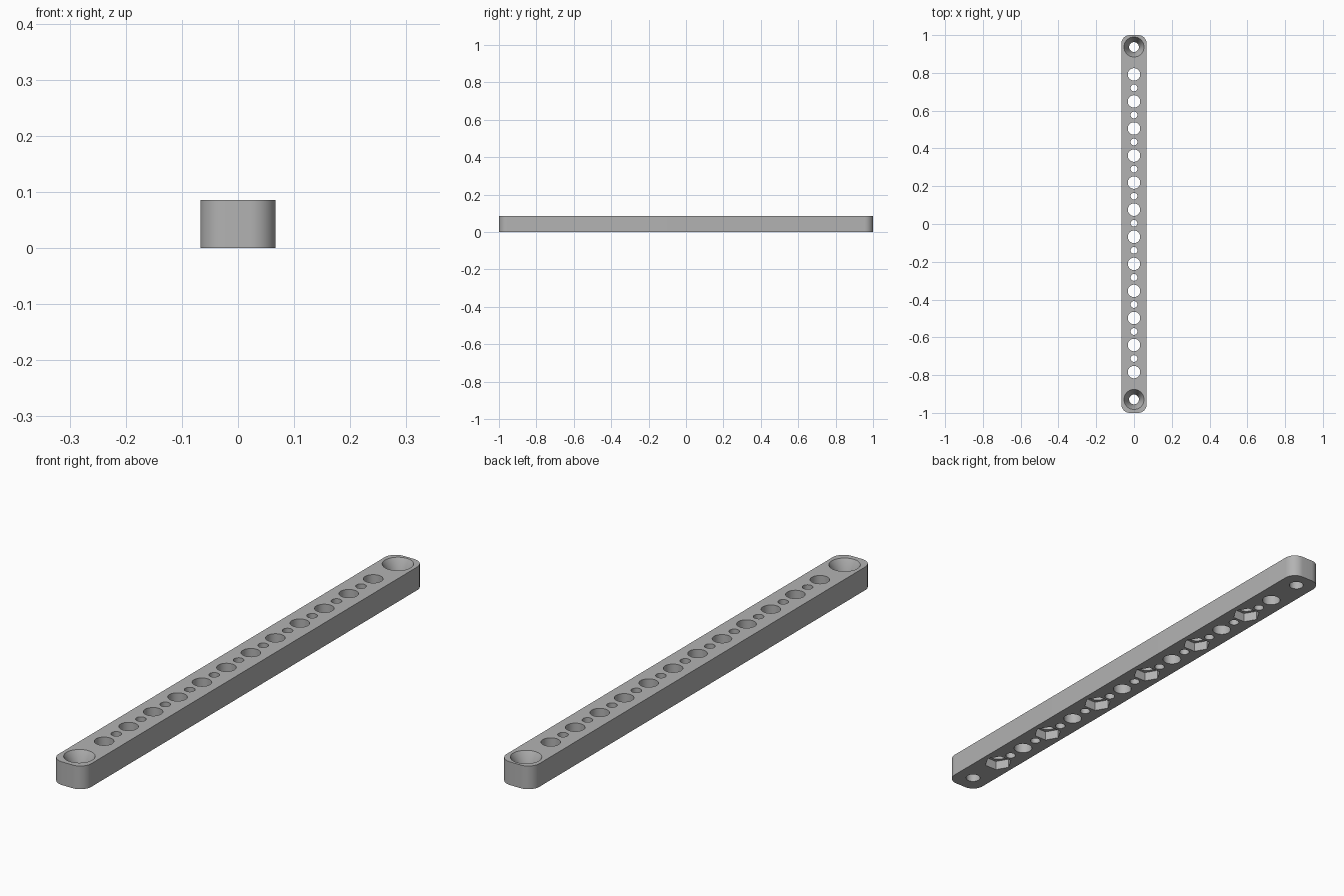
import bpy, bmesh, math

cube = bpy.data.objects.get("Cube")
if cube:
    bpy.data.objects.remove(cube, do_unlink=True)

HALF_W, HALF_L, HEIGHT, CORNER = 0.067, 1.0, 0.086, 0.045
PITCH, SHIFT = 0.1433, 0.004
OVER = 0.02  # how far cutters reach past the surfaces

grey = bpy.data.materials.new("mid grey")
grey.use_nodes = True
colour = (0.45, 0.45, 0.45, 1)
grey.diffuse_color = colour
grey.node_tree.nodes["Principled BSDF"].inputs["Base Color"].default_value = colour


def loft(bm, loops):
    """Closed solid through a stack of equal point loops."""
    rings = [[bm.verts.new(p) for p in loop] for loop in loops]
    n = len(rings[0])
    bm.faces.new(rings[0][::-1])
    bm.faces.new(rings[-1])
    for low, high in zip(rings, rings[1:]):
        for i in range(n):
            j = (i + 1) % n
            bm.faces.new((low[i], low[j], high[j], high[i]))


def round_cutter(bm, y, profile, sides=48):
    """Turned solid at y from (radius, height) pairs, bottom first."""
    angles = [math.tau * i / sides for i in range(sides)]
    loft(bm, [[(r * math.cos(a), y + r * math.sin(a), z) for a in angles]
              for r, z in profile])


def make_object(name, bm):
    mesh = bpy.data.meshes.new(name)
    bm.to_mesh(mesh)
    bm.free()
    mesh.materials.append(grey)
    obj = bpy.data.objects.new(name, mesh)
    bpy.context.collection.objects.link(obj)
    return obj


# Bar with rounded corners
outline = []
for k, (sx, sy) in enumerate([(1, 1), (-1, 1), (-1, -1), (1, -1)]):
    for i in range(13):
        a = math.pi / 2 * (k + i / 12)
        outline.append((sx * (HALF_W - CORNER) + CORNER * math.cos(a),
                        sy * (HALF_L - CORNER) + CORNER * math.sin(a)))
bm = bmesh.new()
loft(bm, [[(x, y, z) for x, y in outline] for z in (0, HEIGHT)])
bar = make_object("drilled_bar", bm)

# Through holes: twelve large, eleven small between them, two countersunk ends
large_y = [SHIFT + PITCH * (i - 5.5) for i in range(12)]
holes = bmesh.new()
for y in large_y:
    round_cutter(holes, y, [(0.033, -OVER), (0.033, HEIGHT + OVER)])
for y in large_y[:-1]:
    round_cutter(holes, y + PITCH / 2, [(0.018, -OVER), (0.018, HEIGHT + OVER)], 32)
for side in (-1, 1):
    round_cutter(holes, SHIFT + side * 0.933,
                 [(0.026, -OVER), (0.026, 0.036), (0.053, HEIGHT), (0.053, HEIGHT + OVER)])

# Hexagonal nut pockets under every second large hole
pockets = bmesh.new()
for y in large_y[::2]:
    round_cutter(pockets, y, [(0.05, -OVER), (0.05, 0.035)], 6)

# Cut everything and drop the helpers
cutters = [make_object("hole_cutter", holes), make_object("pocket_cutter", pockets)]
bpy.context.view_layer.objects.active = bar
bar.select_set(True)
for cutter in cutters:
    cutter.hide_render = True
    cut = bar.modifiers.new(cutter.name, 'BOOLEAN')
    cut.operation = 'DIFFERENCE'
    cut.solver = 'EXACT'
    cut.object = cutter
    bpy.ops.object.modifier_apply(modifier=cut.name)
    bpy.data.objects.remove(cutter, do_unlink=True)

bpy.ops.object.select_all(action='DESELECT')
bar.select_set(True)
bpy.ops.object.shade_smooth_by_angle(angle=math.radians(30))
